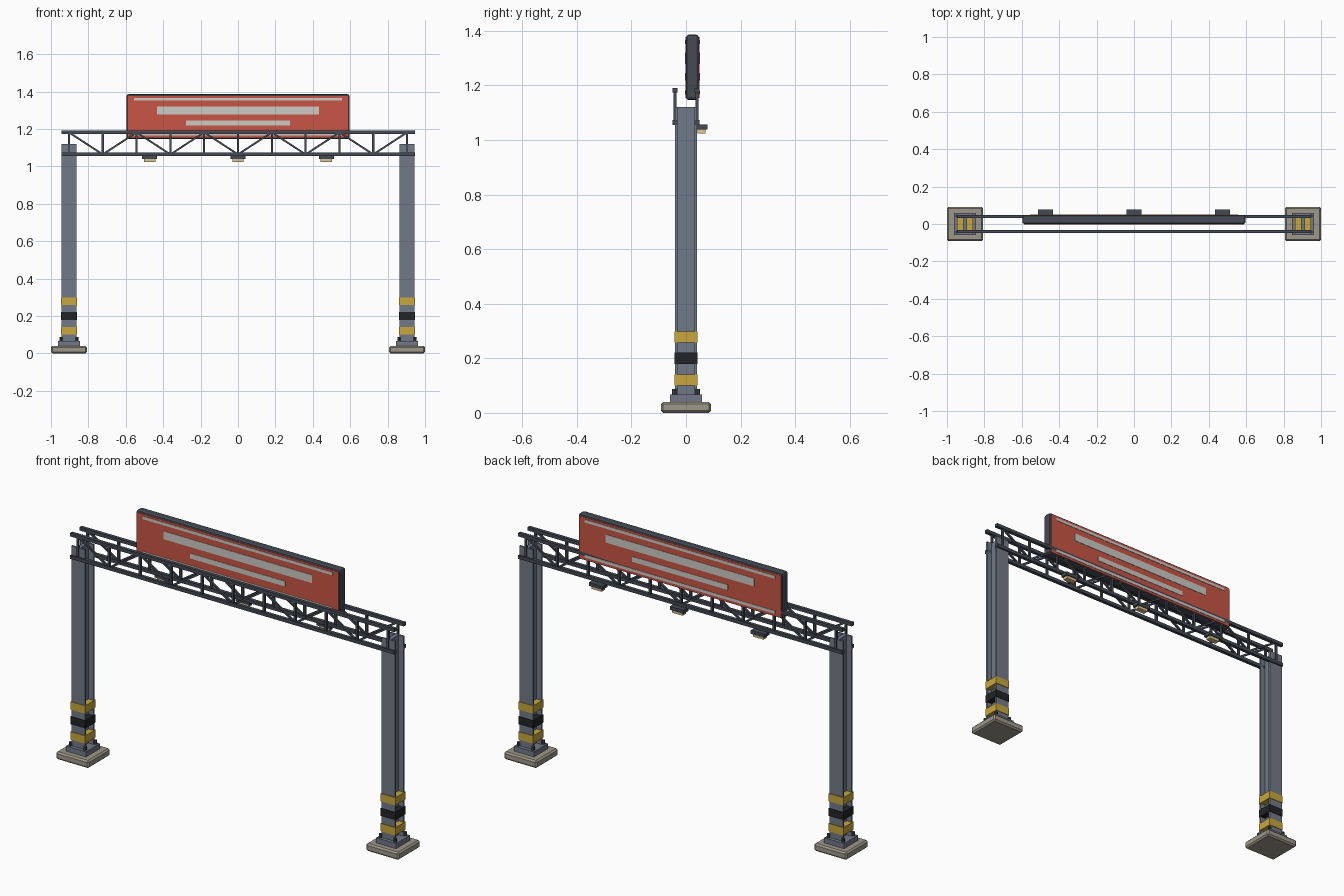
import bpy, bmesh, math
from mathutils import Vector, Matrix

if "Cube" in bpy.data.objects:
    bpy.data.objects.remove(bpy.data.objects["Cube"])


def mat(name, r, g, b):
    m = bpy.data.materials.new(name)
    m.diffuse_color = (r, g, b, 1)
    m.use_nodes = True
    m.node_tree.nodes["Principled BSDF"].inputs["Base Color"].default_value = m.diffuse_color
    return m


STEEL = mat("blue grey steel", .17, .195, .245)
DARK = mat("dark truss grey", .058, .068, .088)
STONE = mat("concrete", .34, .315, .255)
YELLOW = mat("warning yellow", .58, .39, .045)
BLACK = mat("warning black", .016, .017, .018)
RED = mat("sign red", .58, .09, .058)
WHITE = mat("sign white", .62, .60, .56)
LAMP = mat("lamp cream", .72, .56, .27)


def finish(name, bm, material, bevel=0, segments=1):
    me = bpy.data.meshes.new(name)
    bmesh.ops.recalc_face_normals(bm, faces=bm.faces)
    bm.to_mesh(me)
    bm.free()
    ob = bpy.data.objects.new(name, me)
    bpy.context.collection.objects.link(ob)
    me.materials.append(material)
    if bevel:
        b = ob.modifiers.new("bevel", "BEVEL")
        b.width, b.segments = bevel, segments
    return ob


def add_box(bm, x0, x1, y0, y1, z0, z1):
    m = Matrix.Translation(((x0 + x1) / 2, (y0 + y1) / 2, (z0 + z1) / 2))
    m = m @ Matrix.Diagonal((x1 - x0, y1 - y0, z1 - z0, 1))
    bmesh.ops.create_cube(bm, size=1, matrix=m)


def box(name, material, *dims, bevel=0, segments=1):
    bm = bmesh.new()
    add_box(bm, *dims)
    return finish(name, bm, material, bevel, segments)


def add_bar(bm, a, b, t):
    # square bar between two points
    a, b = Vector(a), Vector(b)
    d = b - a
    rot = d.to_track_quat('Z', 'Y').to_matrix().to_4x4()
    m = Matrix.Translation((a + b) / 2) @ rot @ Matrix.Diagonal((t, t, d.length, 1))
    bmesh.ops.create_cube(bm, size=1, matrix=m)


CX = .904
for side, s in (("left", -1), ("right", 1)):
    c = s * CX
    # footing and base plate
    box(side + "_footing", STONE, c - .096, c + .096, -.092, .092, 0, .04, bevel=.008)
    box(side + "_base_plate", STEEL, c - .058, c + .058, -.058, .058, .038, .067)
    # anchor bolts
    bm = bmesh.new()
    for dx in (-.043, .043):
        for dy in (-.043, .043):
            bmesh.ops.create_cone(bm, cap_ends=True, segments=8, radius1=.008, radius2=.008,
                                  depth=.022, matrix=Matrix.Translation((c + dx, dy, .076)))
    finish(side + "_anchor_bolts", bm, DARK)
    # H-section column
    w, f, t = .04, .031, .0105
    prof = [(-w, -w), (w, -w), (w, -f), (t, -f), (t, f), (w, f),
            (w, w), (-w, w), (-w, f), (-t, f), (-t, -f), (-w, -f)]
    bm = bmesh.new()
    face = bm.faces.new([bm.verts.new((c + x, y, .06)) for x, y in prof])
    ext = bmesh.ops.extrude_face_region(bm, geom=[face])
    bmesh.ops.translate(bm, vec=(0, 0, 1.06),
                        verts=[v for v in ext["geom"] if isinstance(v, bmesh.types.BMVert)])
    finish(side + "_column", bm, STEEL)
    # warning bands
    for name, m, z in (("lower", YELLOW, .1), ("middle", BLACK, .18), ("upper", YELLOW, .258)):
        box(f"{side}_{name}_band", m, c - .043, c + .043, -.043, .043, z, z + .041)

# twin trusses
ZT, ZB = 1.182, 1.064
for name, y in (("front", -.04), ("back", .04)):
    bm = bmesh.new()
    for z in (ZT, ZB):
        add_box(bm, -.945, .945, y - .009, y + .009, z - .009, z + .009)
    finish(name + "_truss_chords", bm, DARK)
    bm = bmesh.new()
    step = 2 * CX / 10
    for i in range(11):
        x = -CX + i * step
        add_bar(bm, (x, y, ZB), (x, y, ZT), .011)
        if i < 10:
            za, zb = (ZT, ZB) if i % 2 == 0 else (ZB, ZT)
            add_bar(bm, (x, y, za), (x + step, y, zb), .010)
    finish(name + "_truss_web", bm, DARK)

# sign cabinet with a panel and stripes on each face
Y0, Y1 = 0, .047
box("sign_frame", DARK, -.597, .597, Y0, Y1, 1.146, 1.386, bevel=.011, segments=2)
STRIPES = ((.555, 1.351, 1.366), (.433, 1.278, 1.320), (.278, 1.218, 1.245), (.555, 1.166, 1.181))
for name, y, d in (("front", Y0, -1), ("back", Y1, 1)):
    ya, yb = sorted((y - d * .003, y + d * .002))
    box(name + "_sign_panel", RED, -.588, .588, ya, yb, 1.154, 1.377)
    bm = bmesh.new()
    ya, yb = sorted((y, y + d * .004))
    for hx, z0, z1 in STRIPES:
        add_box(bm, -hx, hx, ya, yb, z0, z1)
    finish(name + "_sign_stripes", bm, WHITE)

# lamps hung under the back truss
for name, x in (("left", -.472), ("middle", 0), ("right", .472)):
    box(name + "_lamp_housing", DARK, x - .04, x + .04, .038, .078, 1.039, 1.057)
    box(name + "_lamp_lens", LAMP, x - .03, x + .03, .043, .072, 1.024, 1.040)
